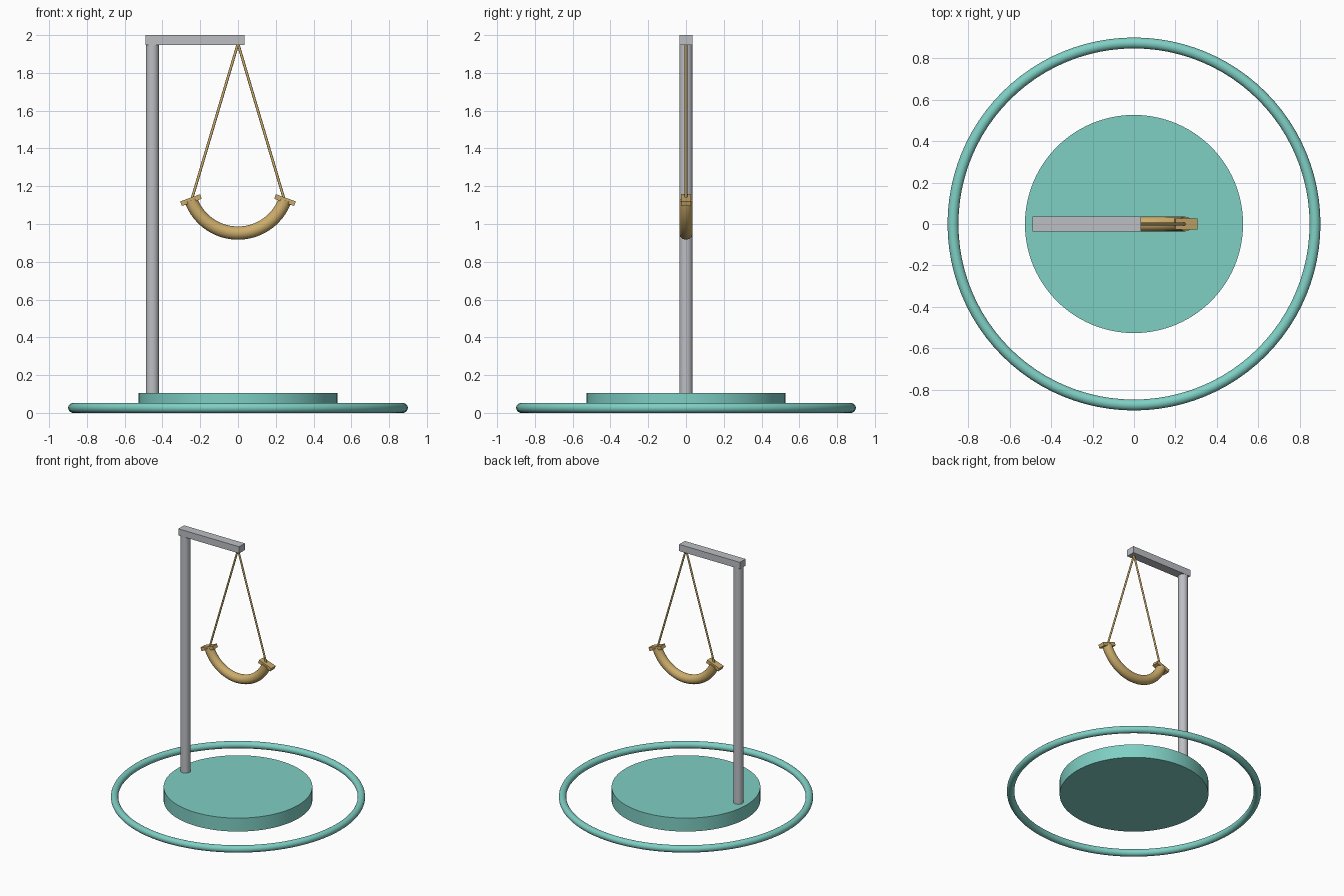
import bpy
import bmesh
import math
from mathutils import Vector, Matrix

cube = bpy.data.objects.get("Cube")
if cube:
    bpy.data.objects.remove(cube, do_unlink=True)


def material(name, rgb):
    m = bpy.data.materials.new(name)
    m.use_nodes = True
    m.diffuse_color = (*rgb, 1)
    m.node_tree.nodes["Principled BSDF"].inputs["Base Color"].default_value = (*rgb, 1)
    return m


teal = material("teal", (0.212, 0.624, 0.552))
grey = material("grey metal", (0.51, 0.52, 0.55))
gold = material("gold", (0.60, 0.413, 0.147))


def finish(obj, name, mat, smooth=True):
    obj.name = obj.data.name = name
    obj.data.materials.append(mat)
    if smooth:
        bpy.ops.object.select_all(action="DESELECT")
        obj.select_set(True)
        bpy.context.view_layer.objects.active = obj
        bpy.ops.object.shade_smooth_by_angle(angle=math.radians(35))
    return obj


def cylinder(name, mat, start, end, radius, sides):
    a, b = Vector(start), Vector(end)
    bpy.ops.mesh.primitive_cylinder_add(
        vertices=sides, radius=radius, depth=(b - a).length, location=(a + b) / 2,
        rotation=(b - a).to_track_quat("Z", "Y").to_euler())
    return finish(bpy.context.object, name, mat)


def box(name, mat, centre, size, tilt=0.0):
    bpy.ops.mesh.primitive_cube_add(size=1, location=centre, rotation=(0, tilt, 0))
    obj = bpy.context.object
    obj.scale = size
    return finish(obj, name, mat, smooth=False)


def arc_tube(name, mat, centre_z, arc_radius, tube_radius, half_angle, steps=40, sides=24):
    """Capped round tube hanging in an arc below centre_z."""
    bm = bmesh.new()
    rings = []
    for i in range(steps + 1):
        turn = Matrix.Rotation(half_angle * (2 * i / steps - 1), 4, "Y")
        ring = []
        for j in range(sides):
            t = 2 * math.pi * j / sides
            p = Vector((0, tube_radius * math.cos(t), -arc_radius + tube_radius * math.sin(t)))
            ring.append(bm.verts.new(turn @ p + Vector((0, 0, centre_z))))
        rings.append(ring)
    for r, s in zip(rings, rings[1:]):
        for j in range(sides):
            k = (j + 1) % sides
            bm.faces.new((r[j], r[k], s[k], s[j]))
    bm.faces.new(rings[0])
    bm.faces.new(rings[-1])
    bmesh.ops.recalc_face_normals(bm, faces=bm.faces)
    mesh = bpy.data.meshes.new(name)
    bm.to_mesh(mesh)
    bm.free()
    obj = bpy.data.objects.new(name, mesh)
    bpy.context.collection.objects.link(obj)
    return finish(obj, name, mat)


# Base: round plinth with a separate ring around it
cylinder("base_disc", teal, (0, 0, 0), (0, 0, 0.105), 0.526, 96)
bpy.ops.mesh.primitive_torus_add(
    major_radius=0.873, minor_radius=0.0263, major_segments=96, minor_segments=20,
    location=(0, 0, 0.0263))
finish(bpy.context.object, "base_ring", teal)

# Stand: round post and square beam
cylinder("post", grey, (-0.453, 0, 0.10), (-0.453, 0, 1.96), 0.035, 32)
box("beam", grey, (-0.228, 0, 1.974), (0.525, 0.07, 0.052))

# Hanging curved seat
ARC_R, ARC_Z, HALF = 0.265, 1.217, math.radians(70)
arc_tube("curved_seat", gold, ARC_Z, ARC_R, 0.035, HALF)

# End plates and ropes, one on each side
end_x = ARC_R * math.sin(HALF)
end_z = ARC_Z - ARC_R * math.cos(HALF)
for side, s in (("left", 1), ("right", -1)):
    box(f"{side}_end_plate", gold, (s * end_x, 0, end_z), (0.112, 0.053, 0.026),
        tilt=s * math.radians(20))
    cylinder(f"{side}_rope", gold, (0, 0, 1.955), (s * (end_x - 0.003), 0, end_z), 0.007, 12)
